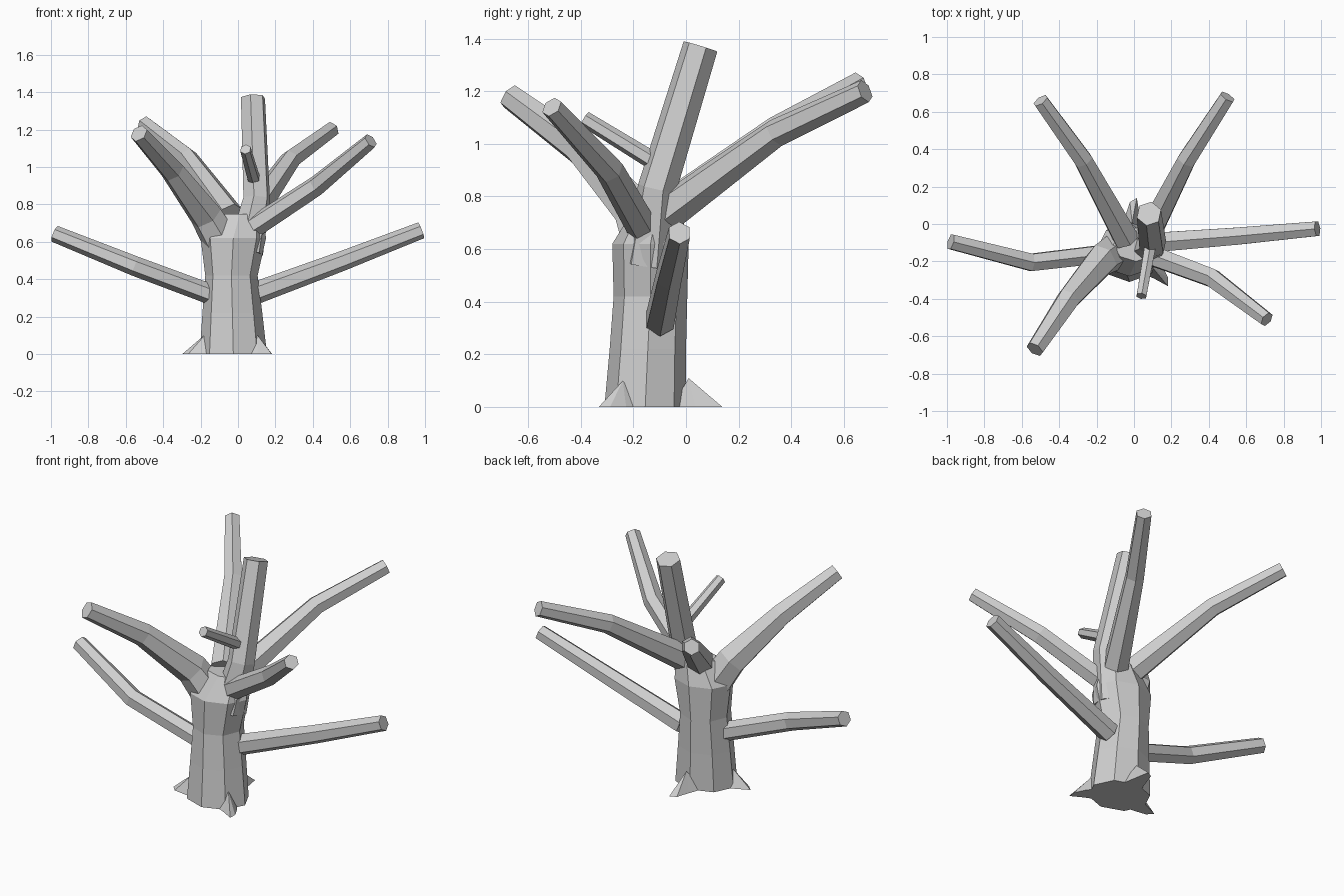
import bpy, bmesh, math
from mathutils import Vector

cube = bpy.data.objects.get("Cube")
if cube:
    bpy.data.objects.remove(cube, do_unlink=True)

bark = bpy.data.materials.new("grey bark")
bark.use_nodes = True
GREY = (0.62, 0.62, 0.62, 1)
bark.diffuse_color = GREY
bark.node_tree.nodes["Principled BSDF"].inputs["Base Color"].default_value = GREY


def make_object(name, bm):
    bmesh.ops.recalc_face_normals(bm, faces=bm.faces)
    mesh = bpy.data.meshes.new(name)
    bm.to_mesh(mesh)
    bm.free()
    mesh.materials.append(bark)
    obj = bpy.data.objects.new(name, mesh)
    bpy.context.collection.objects.link(obj)
    return obj


def loft(name, rings):
    """Skin a list of equal-sized point rings and cap both ends."""
    bm = bmesh.new()
    loops = [[bm.verts.new(p) for p in ring] for ring in rings]
    n = len(loops[0])
    for a, b in zip(loops, loops[1:]):
        for i in range(n):
            j = (i + 1) % n
            bm.faces.new((a[i], a[j], b[j], b[i]))
    bm.faces.new(loops[0][::-1])
    bm.faces.new(loops[-1])
    return make_object(name, bm)


def limb(name, points, radii, sides=6):
    """Faceted tube through the points, square to the path."""
    pts = [Vector(p) for p in points]
    along = pts[-1] - pts[0]
    side = Vector((along.y, -along.x, 0)).normalized()
    rings = []
    for i, (p, r) in enumerate(zip(pts, radii)):
        before, after = pts[max(i - 1, 0)], pts[min(i + 1, len(pts) - 1)]
        t = (after - before).normalized()
        u = (side - t * side.dot(t)).normalized()
        v = t.cross(u)
        rings.append([p + r * (math.cos(a) * u + math.sin(a) * v)
                      for a in (math.tau * (k + 0.5) / sides for k in range(sides))])
    return loft(name, rings)


# Trunk: eight-sided, waisted, closing in at the fork
sections = [  # centre x, centre y, radius x, radius y, z
    (-0.025, -0.155, 0.18, 0.155, 0),
    (-0.03, -0.145, 0.16, 0.145, 0.22),
    (-0.035, -0.135, 0.14, 0.14, 0.42),
    (-0.025, -0.135, 0.175, 0.145, 0.62),
    (0.01, -0.11, 0.12, 0.09, 0.75),
]
loft("trunk", [[(cx + rx * math.cos(k * math.tau / 8), cy + ry * math.sin(k * math.tau / 8), z)
                for k in range(8)] for cx, cy, rx, ry, z in sections])

# Main limbs
limb("leader", [(0.04, -0.14, 0.55), (0.1, -0.11, 0.83), (0.08, 0.055, 1.37)],
     [0.1, 0.075, 0.068])
limb("front_right_limb",
     [(-0.09, -0.14, 0.6), (-0.17, -0.19, 0.74), (-0.35, -0.4, 0.98), (-0.53, -0.67, 1.18)],
     [0.1, 0.09, 0.066, 0.05])
limb("front_left_limb",
     [(0.07, -0.16, 0.67), (0.42, -0.29, 0.9), (0.71, -0.51, 1.14)], [0.06, 0.055, 0.042])
limb("back_left_limb",
     [(0.07, -0.07, 0.74), (0.28, 0.34, 1.04), (0.5, 0.68, 1.2)], [0.075, 0.055, 0.045])
limb("back_right_limb",
     [(-0.04, -0.08, 0.74), (-0.27, 0.34, 1.05), (-0.5, 0.66, 1.23)], [0.075, 0.055, 0.045])

# Low side limbs and a small twig on the leader
limb("low_left_limb",
     [(0.09, -0.1, 0.325), (0.55, -0.065, 0.495), (0.98, -0.025, 0.662)], [0.06, 0.053, 0.045])
limb("low_right_limb",
     [(-0.12, -0.155, 0.31), (-0.55, -0.205, 0.47), (-0.98, -0.095, 0.643)], [0.055, 0.053, 0.045])
limb("twig", [(0.09, -0.1, 0.92), (0.04, -0.385, 1.095)], [0.035, 0.03])


# Roots: small wedges with two toes, running out along the ground
def root(name, tip, peak, half_width):
    tip, peak = Vector((*tip, 0)), Vector(peak)
    heel = Vector((-0.025, -0.15, 0))
    out = (tip - heel).normalized()
    side = Vector((-out.y, out.x, 0)) * half_width
    foot = Vector((peak.x, peak.y, 0))
    bm = bmesh.new()
    ground = [bm.verts.new(p) for p in (
        foot - out * 0.06 - side * 1.3, foot + side * -0.8 + out * 0.03, tip - side * 0.3,
        tip + side * 0.4 - out * 0.025, foot + side * 0.8 + out * 0.03,
        foot - out * 0.06 + side * 1.3)]
    top = bm.verts.new(peak)
    bm.faces.new(ground)
    for i in range(6):
        bm.faces.new((ground[i], ground[(i + 1) % 6], top))
    make_object(name, bm)


root("front_left_root", (0.19, -0.32), (0.105, -0.24, 0.1), 0.05)
root("right_root", (-0.295, -0.2), (-0.17, -0.18, 0.11), 0.055)
root("back_root", (0.0, 0.14), (-0.01, 0.01, 0.11), 0.05)
